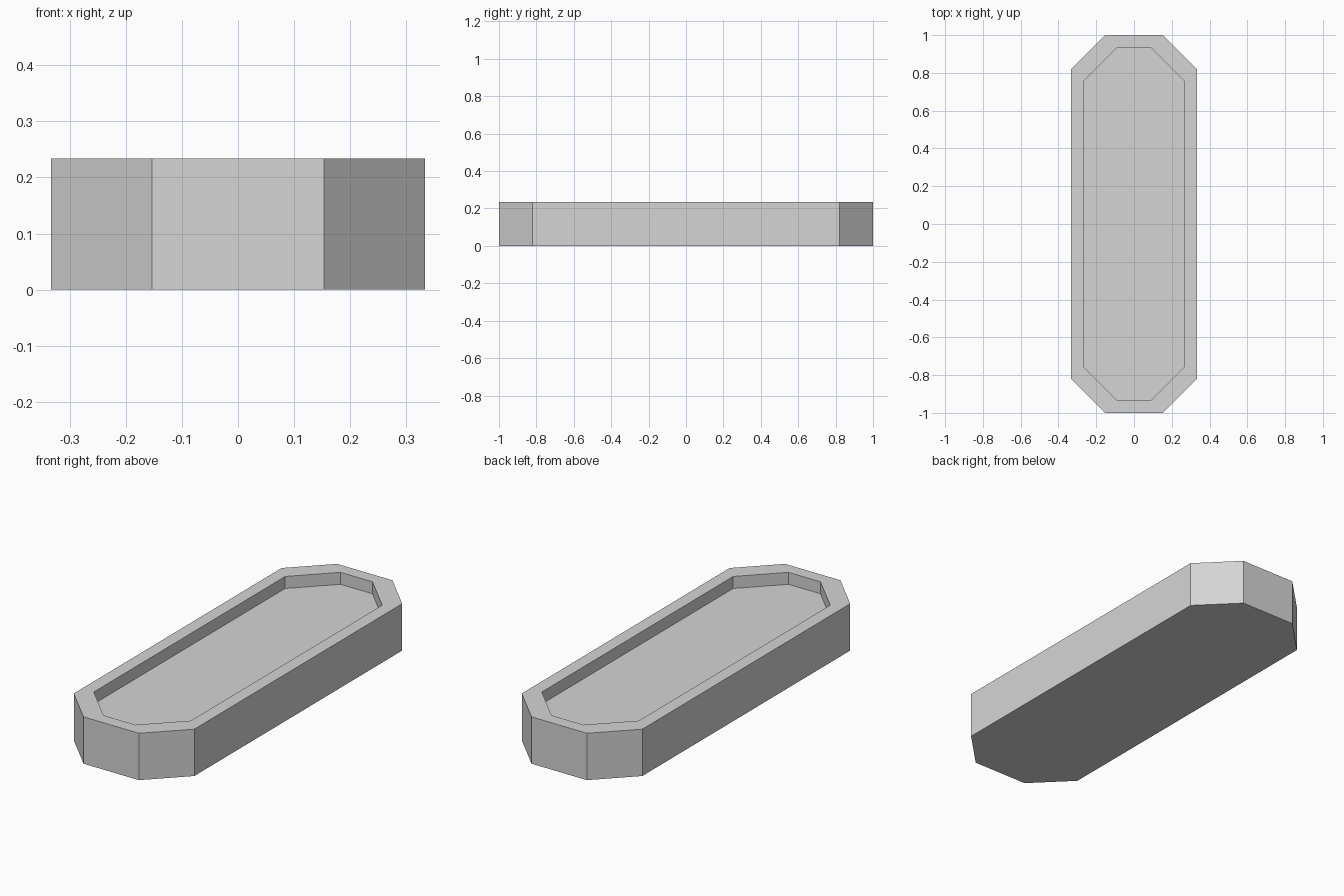
import bpy
import bmesh

cube = bpy.data.objects.get("Cube")
if cube:
    bpy.data.objects.remove(cube, do_unlink=True)

HALF_X, HALF_Y, HEIGHT = 0.333, 1.0, 0.234
CHAMFER, RIM, DEPTH = 0.18, 0.065, 0.06

# Single light grey material
grey = bpy.data.materials.new("light_grey")
colour = (0.665, 0.665, 0.665, 1)
grey.diffuse_color = colour
grey.use_nodes = True
grey.node_tree.nodes["Principled BSDF"].inputs["Base Color"].default_value = colour


def octagon(bm, hx, hy, z):
    """Ring of a rectangle with equally cut corners, counter-clockwise."""
    c = CHAMFER
    quarter = [(hx, hy - c), (hx - c, hy)]
    half = quarter + [(-x, y) for x, y in reversed(quarter)]
    ring = half + [(-x, -y) for x, y in half]
    return [bm.verts.new((x, y, z)) for x, y in ring]


def bridge(bm, a, b):
    """Join two matching rings with quads."""
    n = len(a)
    for i in range(n):
        j = (i + 1) % n
        bm.faces.new((a[i], a[j], b[j], b[i]))


# Tray: outer wall, flat rim, inner wall and recessed floor
bm = bmesh.new()
inner = (HALF_X - RIM, HALF_Y - RIM)
rings = [
    octagon(bm, HALF_X, HALF_Y, 0),
    octagon(bm, HALF_X, HALF_Y, HEIGHT),
    octagon(bm, *inner, HEIGHT),
    octagon(bm, *inner, HEIGHT - DEPTH),
]
for lower, upper in zip(rings, rings[1:]):
    bridge(bm, lower, upper)
bm.faces.new(reversed(rings[0]))
bm.faces.new(rings[-1])
bmesh.ops.recalc_face_normals(bm, faces=bm.faces)

mesh = bpy.data.meshes.new("tray")
bm.to_mesh(mesh)
bm.free()
mesh.materials.append(grey)
bpy.context.collection.objects.link(bpy.data.objects.new("tray", mesh))
